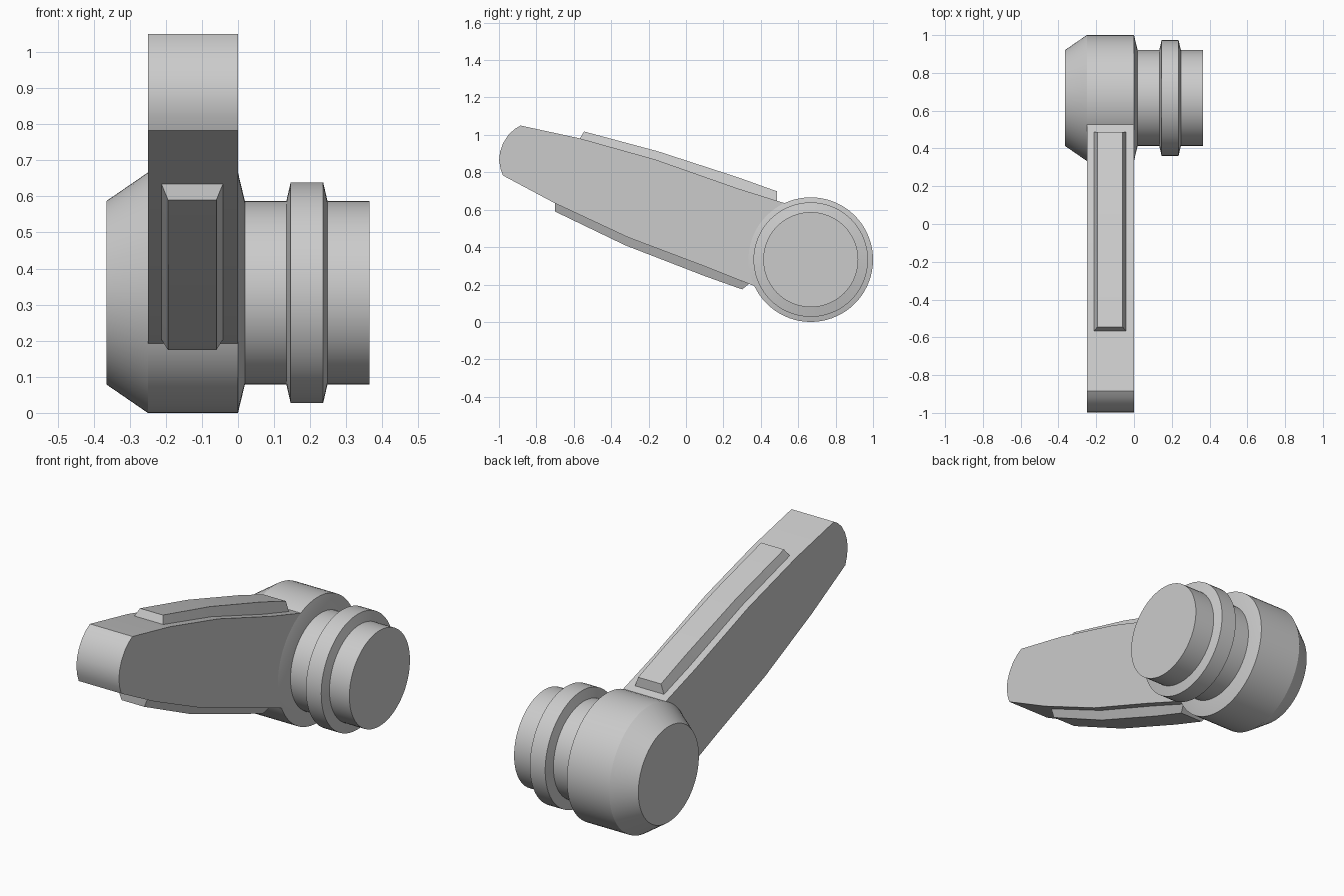
import bpy, bmesh, math

if "Cube" in bpy.data.objects:
    bpy.data.objects.remove(bpy.data.objects["Cube"])

CY, CZ = 0.667, 0.333      # hub axis
X0, X1 = -0.25, 0.0        # arm thickness


def finish(name, bm):
    bmesh.ops.recalc_face_normals(bm, faces=bm.faces)
    me = bpy.data.meshes.new(name)
    bm.to_mesh(me)
    bm.free()
    ob = bpy.data.objects.new(name, me)
    bpy.context.collection.objects.link(ob)
    bpy.ops.object.select_all(action='DESELECT')
    ob.select_set(True)
    bpy.context.view_layer.objects.active = ob
    bpy.ops.object.shade_smooth_by_angle(angle=math.radians(22))
    return ob


def bridge(bm, a, b):
    n = len(a)
    for i in range(n):
        j = (i + 1) % n
        bm.faces.new((a[i], a[j], b[j], b[i]))


def lathe(name, profile, n=72):
    """Capped solid of revolution around the hub axis; profile is (x, radius)."""
    bm = bmesh.new()
    rings = [[bm.verts.new((x, CY + r * math.cos(2 * math.pi * i / n),
                            CZ + r * math.sin(2 * math.pi * i / n)))
              for i in range(n)] for x, r in profile]
    for a, b in zip(rings, rings[1:]):
        bridge(bm, a, b)
    bm.faces.new(rings[0])
    bm.faces.new(rings[-1])
    return finish(name, bm)


def extrude_profile(name, pts):
    """Closed (y, z) outline extruded across the arm thickness."""
    bm = bmesh.new()
    a, b = [[bm.verts.new((x, y, z)) for y, z in pts] for x in (X0, X1)]
    bridge(bm, a, b)
    bm.faces.new(a)
    bm.faces.new(b)
    return finish(name, bm)


def rib(name, base, outer):
    """Bevelled raised strip following the arm edge."""
    xc = -0.127
    bm = bmesh.new()
    rings = []
    for (by, bz), (oy, oz) in zip(base, outer):
        rings.append([bm.verts.new(p) for p in (
            (xc - 0.085, by, bz), (xc - 0.067, oy, oz),
            (xc + 0.067, oy, oz), (xc + 0.085, by, bz))])
    for a, b in zip(rings, rings[1:]):
        bridge(bm, a, b)
    bm.faces.new(rings[0])
    bm.faces.new(rings[-1])
    return finish(name, bm)


# Hub with chamfered outer cap
lathe("hub", [(-0.365, 0.254), (-0.25, 0.333), (0.0, 0.333), (0.02, 0.25)])

# Stub shaft with raised collar
lathe("shaft", [(0.0, 0.254), (0.134, 0.254), (0.146, 0.306),
                (0.236, 0.306), (0.248, 0.254), (0.365, 0.254)])

# Arm: top edge, bottom edge and rounded tip
top = [(-0.567, 0.981), (-0.166, 0.869), (0.278, 0.713), (0.53, 0.634)]
bottom = [(-0.70, 0.634), (-0.31, 0.452), (0.10, 0.297), (0.37, 0.19)]
tip = [(-0.979, 0.783), (-0.992, 0.82), (-0.999, 0.865), (-0.994, 0.91),
       (-0.978, 0.955), (-0.951, 0.998), (-0.918, 1.03), (-0.885, 1.05)]
extrude_profile("arm", tip + top + [(0.6, 0.61), (0.6, 0.15)] + bottom[::-1])

# Raised ribs on the upper and lower edges
rib("upper_rib", top[:3] + [(0.487, 0.647)],
    [(-0.545, 1.018), (-0.15, 0.912), (0.278, 0.773), (0.487, 0.698)])
rib("lower_rib", bottom[:3] + [(0.337, 0.203)],
    [(-0.70, 0.59), (-0.326, 0.41), (0.10, 0.245), (0.30, 0.174)])
